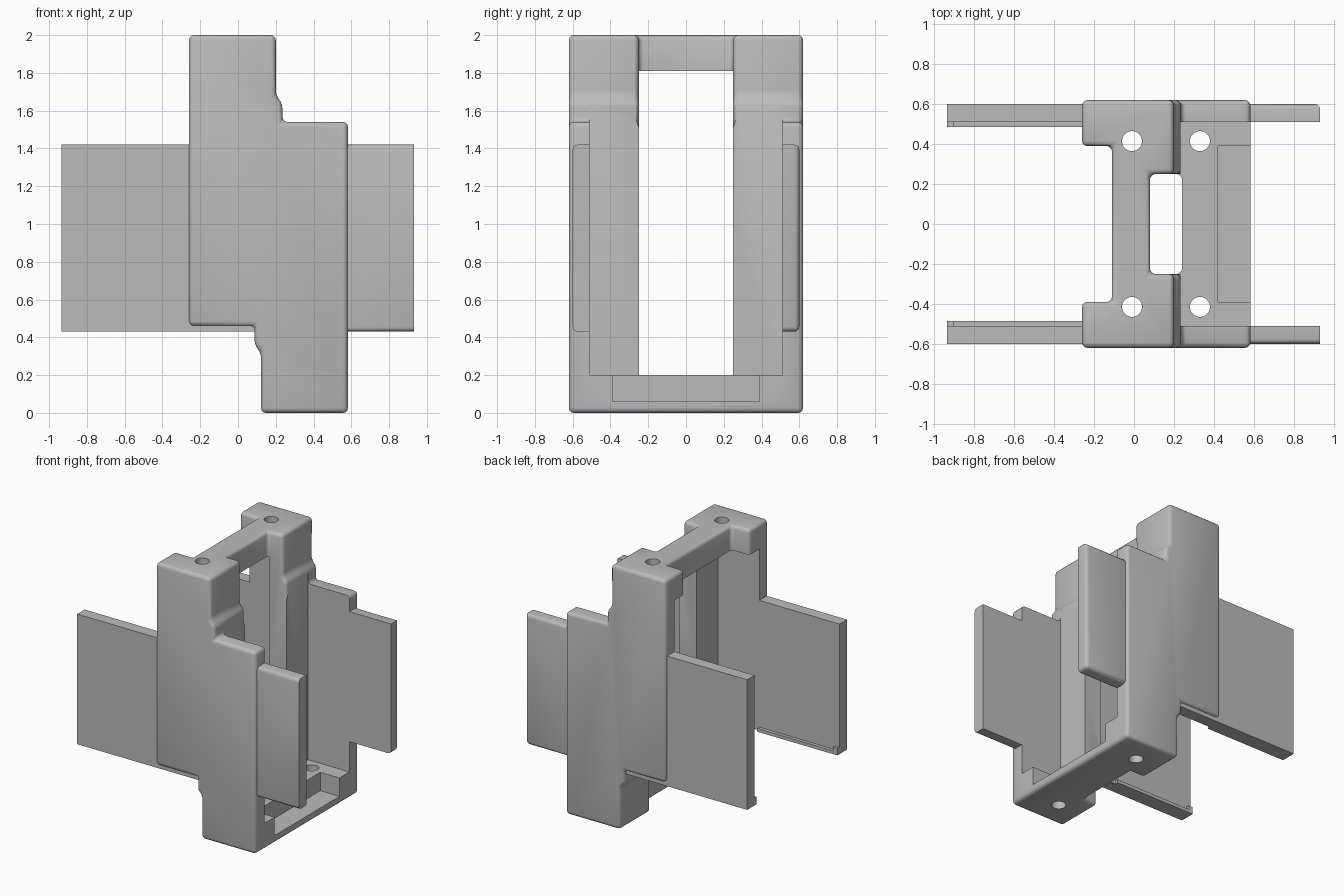
import bpy, bmesh, math

if "Cube" in bpy.data.objects:
    bpy.data.objects.remove(bpy.data.objects["Cube"], do_unlink=True)

grey = bpy.data.materials.new("plain grey")
grey.use_nodes = True
grey.diffuse_color = (0.5, 0.5, 0.5, 1)
grey.node_tree.nodes["Principled BSDF"].inputs["Base Color"].default_value = (0.5, 0.5, 0.5, 1)


def add_object(name, bm):
    bmesh.ops.recalc_face_normals(bm, faces=bm.faces[:])
    mesh = bpy.data.meshes.new(name)
    bm.to_mesh(mesh)
    bm.free()
    obj = bpy.data.objects.new(name, mesh)
    bpy.context.collection.objects.link(obj)
    mesh.materials.append(grey)
    return obj


def prism(name, profile, y0, y1):
    """Extrude an XZ outline along y."""
    bm = bmesh.new()
    face = bm.faces.new([bm.verts.new((x, y0, z)) for x, z in profile])
    ext = bmesh.ops.extrude_face_region(bm, geom=[face])["geom"]
    moved = [v for v in ext if isinstance(v, bmesh.types.BMVert)]
    bmesh.ops.translate(bm, verts=moved, vec=(0, y1 - y0, 0))
    return add_object(name, bm)


def box(name, x0, x1, y0, y1, z0, z1):
    return prism(name, [(x0, z0), (x1, z0), (x1, z1), (x0, z1)], y0, y1)


def activate(obj):
    bpy.ops.object.select_all(action="DESELECT")
    obj.select_set(True)
    bpy.context.view_layer.objects.active = obj


def apply_mod(obj, mod):
    activate(obj)
    bpy.ops.object.modifier_apply(modifier=mod.name)


def cut(obj, cutter):
    cutter.hide_render = True
    mod = obj.modifiers.new("cut", "BOOLEAN")
    mod.operation = "DIFFERENCE"
    mod.solver = "EXACT"
    mod.object = cutter
    apply_mod(obj, mod)
    bpy.data.objects.remove(cutter, do_unlink=True)


def smooth(obj):
    activate(obj)
    bpy.ops.object.shade_smooth_by_angle(angle=math.radians(35))


# Frame: half outline, repeated by a half turn about its own centre
half = [(-0.26, 2), (0.2, 2), (0.2, 1.68), (0.235, 1.64), (0.235, 1.54), (0.582, 1.54)]
outline = half + [(0.322 - x, 2 - z) for x, z in half]
frame = prism("frame", outline, -0.62, 0.62)

# Notches beside the top beam and behind the bottom beam, rounded with the outside
cut(frame, box("notch", -0.5, -0.11, -0.39, 0.39, 1, 2.2))
cut(frame, box("notch", 0.08, 0.4, -0.25, 0.25, 1, 2.2))
cut(frame, box("notch", -0.5, 0.24, -0.25, 0.25, -0.2, 0.8))
bevel = frame.modifiers.new("rounding", "BEVEL")
bevel.width = 0.028
bevel.segments = 3
bevel.limit_method = "ANGLE"
bevel.angle_limit = math.radians(30)
apply_mod(frame, bevel)

# Hollow interior, leaving a column on each side
cut(frame, box("hollow", -0.6, 0.8, -0.25, 0.25, 0.2, 1.81))
cut(frame, box("hollow", -0.6, 0.088, -0.51, 0.51, 0.2, 1.81))
cut(frame, box("hollow", 0.232, 0.8, -0.51, 0.51, 0.2, 1.81))
cut(frame, box("pocket", 0.42, 0.8, -0.39, 0.39, 0.06, 0.4))

# Screw holes
for x, z in ((-0.01, 1.9), (0.33, 0.1)):
    for y in (-0.415, 0.415):
        bpy.ops.mesh.primitive_cylinder_add(vertices=32, radius=0.05, depth=0.5, location=(x, y, z))
        cut(frame, bpy.context.object)
smooth(frame)

for side, label in ((-1, "front"), (1, "back")):
    inner, outer = side * 0.51, side * 0.6

    # Long flat panel with a small inner lip and end stop
    box(label + "_long_panel", -0.935, 0.11, inner, outer, 0.43, 1.42)
    box(label + "_panel_lip", -0.935, -0.26, side * 0.485, side * 0.515, 0.43, 0.455)
    box(label + "_panel_stop", -0.935, -0.9, side * 0.485, side * 0.515, 0.43, 0.485)

    # Short wing, rounded along its outer edges
    wing = box(label + "_short_wing", 0.55, 0.932, inner, outer, 0.43, 1.42)
    bm = bmesh.new()
    bm.from_mesh(wing.data)
    picked = []
    for e in bm.edges:
        a, b = e.verts[0].co, e.verts[1].co
        on_outside = abs(a.y - outer) < 0.001 and abs(b.y - outer) < 0.001
        at_end = a.x > 0.9 and b.x > 0.9
        low_corner = at_end and a.z < 0.5 and b.z < 0.5
        if (on_outside and (side > 0 or not at_end)) or (low_corner and side > 0):
            picked.append(e)
    bmesh.ops.bevel(bm, geom=picked, offset=0.026, segments=3, profile=0.5, affect="EDGES")
    bm.to_mesh(wing.data)
    bm.free()
    smooth(wing)
